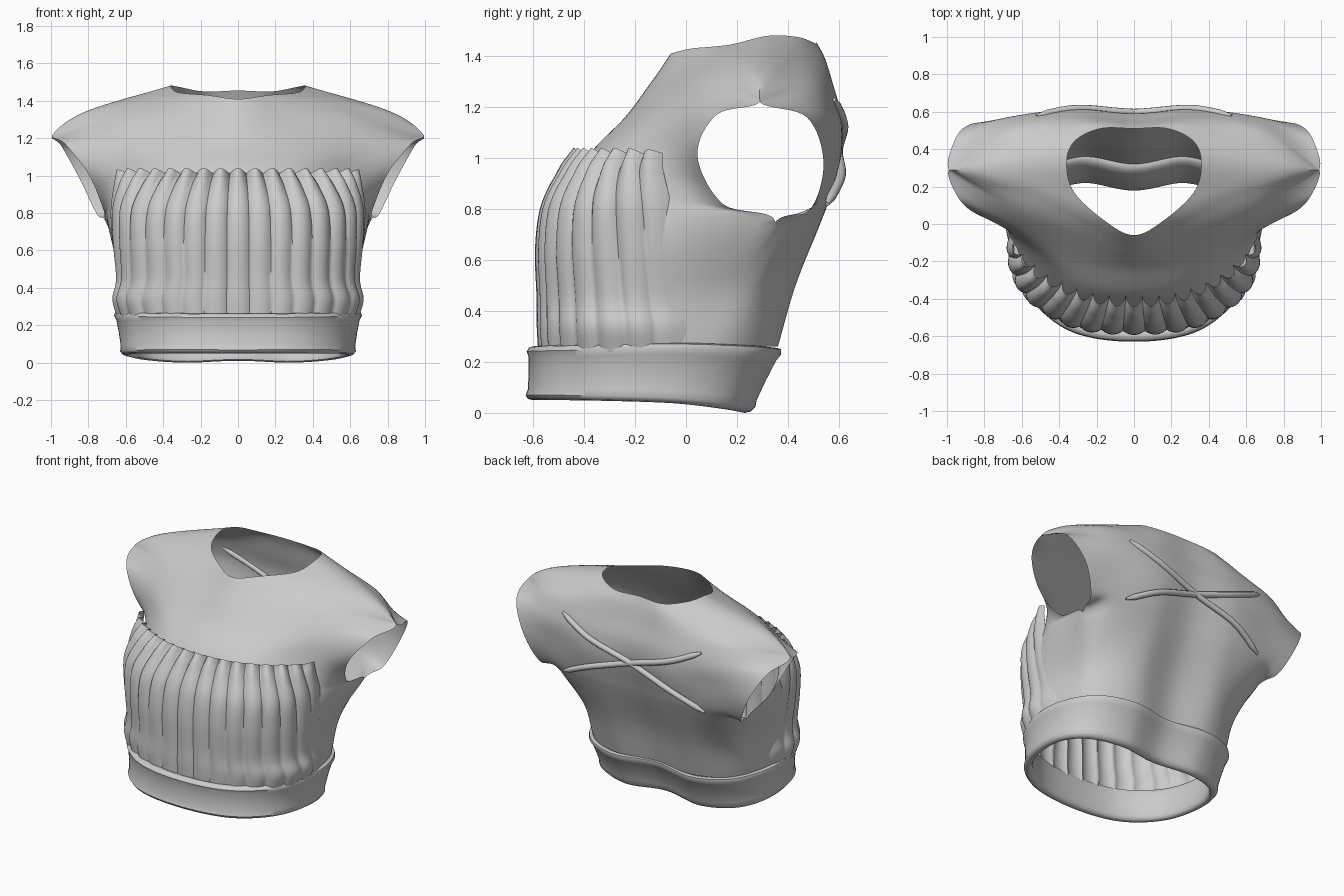
import bpy, bmesh, math
from mathutils import Vector as V

if "Cube" in bpy.data.objects:
    bpy.data.objects.remove(bpy.data.objects["Cube"])


def beyond(p, q):
    """Point continuing a spline past its end p (mirrored where it meets x = 0)"""
    if abs(p.x) < 1e-6 and abs(q.x) > 1e-3:
        return V((-q.x, q.y, q.z))
    return p * 2 - q


def cr(p, t, before=None, after=None):
    """Catmull-Rom point on list p, t in 0..1"""
    n = len(p) - 1
    f = min(max(t, 0), 1) * n
    i = min(int(f), n - 1)
    f -= i
    b, c = p[i], p[i + 1]
    a = p[i - 1] if i > 0 else (before or beyond(b, c))
    d = p[i + 2] if i + 2 <= n else (after or beyond(c, b))
    return 0.5 * (2 * b + (c - a) * f + (2 * a - 5 * b + 4 * c - d) * f * f
                  + (3 * b - a - 3 * c + d) * f ** 3)


def resample(p, n):
    """n+1 points evenly spaced along the spline through p"""
    q = [cr(p, k / 200) for k in range(201)]
    L = [0]
    for a, b in zip(q, q[1:]):
        L.append(L[-1] + (b - a).length)
    out, j = [], 0
    for k in range(n + 1):
        s = L[-1] * k / n
        while j < 199 and L[j + 1] < s:
            j += 1
        out.append(q[j].lerp(q[j + 1], (s - L[j]) / (L[j + 1] - L[j])))
    return out


def rows3(nums, per):
    pts = [V(nums[i:i + 3]) for i in range(0, len(nums), 3)]
    return [pts[i:i + per] for i in range(0, len(pts), per)]


def build(name, grids, keep=lambda c: True, wrap=False, angle=50):
    """Make a mirrored object from grids of points (right half)"""
    bm = bmesh.new()
    for g in grids:
        vs = [[bm.verts.new(p) for p in r] for r in g]
        for a, b in list(zip(vs, vs[1:])) + ([(vs[-1], vs[0])] if wrap else []):
            for k in range(len(a) - 1):
                q = [a[k], a[k + 1], b[k + 1], b[k]]
                if keep(sum((v.co for v in q), V()) / 4):
                    bm.faces.new(q)
    bmesh.ops.delete(bm, geom=[v for v in bm.verts if not v.link_faces], context='VERTS')
    geo = bmesh.ops.duplicate(bm, geom=bm.verts[:] + bm.edges[:] + bm.faces[:])['geom']
    for v in geo:
        if isinstance(v, bmesh.types.BMVert):
            v.co.x *= -1
    bmesh.ops.reverse_faces(bm, faces=[f for f in geo if isinstance(f, bmesh.types.BMFace)])
    bmesh.ops.remove_doubles(bm, verts=bm.verts, dist=0.0005)
    bmesh.ops.recalc_face_normals(bm, faces=bm.faces)
    me = bpy.data.meshes.new(name)
    bm.to_mesh(me)
    bm.free()
    ob = bpy.data.objects.new(name, me)
    bpy.context.collection.objects.link(ob)
    bpy.ops.object.select_all(action='DESELECT')
    ob.select_set(True)
    bpy.context.view_layer.objects.active = ob
    bpy.ops.object.shade_smooth_by_angle(angle=math.radians(angle))


# Bodice: rows from waist to neck, centre front -> side, then side -> centre back
front = rows3([
    0, -.56, .26, .35, -.52, .26, .62, -.25, .26, .61, .08, .26,
    0, -.57, .50, .36, -.53, .50, .63, -.25, .50, .61, .18, .50,
    0, -.52, .75, .38, -.47, .75, .66, -.12, .75, .705, .35, .75,
    0, -.46, .86, .36, -.41, .86, .64, -.10, .86, .72, .145, .82,
    0, -.375, 1.02, .33, -.31, 1.02, .61, -.08, 1.02, .80, .045, 1.01,
    0, -.24, 1.16, .33, -.175, 1.16, .65, -.01, 1.17, .925, .12, 1.17,
    0, -.15, 1.28, .28, -.06, 1.30, .64, .09, 1.30, .99, .29, 1.22,
    0, -.10, 1.35, .25, .00, 1.37, .50, .15, 1.39, .81, .29, 1.345,
    0, -.06, 1.41, .16, .02, 1.43, .32, .17, 1.445, .36, .32, 1.48], 4)
back = rows3([
    .61, .08, .26, .50, .27, .26, .28, .36, .26, 0, .32, .26,
    .61, .18, .50, .52, .34, .50, .30, .43, .50, 0, .385, .50,
    .705, .35, .75, .58, .48, .75, .30, .53, .75, 0, .49, .75,
    .755, .485, .795, .60, .54, .86, .30, .57, .86, 0, .53, .86,
    .845, .54, .98, .62, .57, 1.02, .30, .61, 1.02, 0, .58, 1.02,
    .945, .475, 1.16, .66, .57, 1.16, .32, .61, 1.16, 0, .59, 1.16,
    .99, .29, 1.22, .70, .50, 1.29, .34, .575, 1.29, 0, .56, 1.29,
    .81, .29, 1.345, .56, .44, 1.385, .28, .54, 1.39, 0, .535, 1.39,
    .36, .32, 1.48, .32, .44, 1.475, .18, .51, 1.45, 0, .51, 1.455], 4)
NV, NU = 64, 24
F, B = [], []
for j in range(NV + 1):
    f = [cr([r[k] for r in front], j / NV) for k in range(4)]
    b = [cr([r[k] for r in back], j / NV) for k in range(4)]
    w = min(1, max(0, 16 - j, j - 48) / 7)        # how far outside the armhole
    if j <= 16 or j >= 48:                        # front and back share the side
        f[3] = b[0] = (f[3] + b[0]) / 2
    after = beyond(f[3], f[2]).lerp(b[1], w)
    before = beyond(b[0], b[1]).lerp(f[2], w)
    F.append([cr(f, k / NU, after=after) for k in range(NU + 1)])
    B.append([cr(b, k / NU, before=before) for k in range(NU + 1)])
build("bodice", [F, B], keep=lambda c: not (c.y < -0.1 and c.z < 0.84))

# Pleated front panel: rings from hem to ruffled top edge
rings = rows3([
    0, -.575, .24, .32, -.54, .24, .56, -.38, .24, .64, -.18, .24, .625, .0, .24,
    0, -.58, .34, .33, -.545, .34, .58, -.39, .34, .665, -.2, .34, .635, .0, .34,
    0, -.58, .45, .32, -.545, .45, .56, -.39, .45, .645, -.2, .45, .63, -.02, .45,
    0, -.585, .65, .33, -.55, .65, .57, -.4, .65, .665, -.2, .65, .66, -.04, .65,
    0, -.56, .82, .32, -.53, .82, .57, -.39, .82, .67, -.2, .82, .67, -.06, .82,
    0, -.49, .95, .28, -.46, .95, .52, -.35, .95, .64, -.2, .95, .66, -.09, .95,
    0, -.425, 1.01, .25, -.395, 1.01, .47, -.3, 1.01, .61, -.18, 1.015, .655, -.1, 1.02], 5)
N = 85
panel = []
for j in range(41):
    t = j / 40
    line = resample([cr([r[k] for r in rings], t) for k in range(5)], N)
    amp = 0.018 + 0.014 * t + 0.025 * max(0, t - 0.7) / 0.3
    row = []
    for k, p in enumerate(line):
        d = line[min(k + 1, N)] - line[max(k - 1, 0)]
        out = V((d.y, -d.x, 0)).normalized()
        w = abs(math.cos(math.pi * k / 10 + 0.12 * math.sin(t * 5) * math.sin(k / N * math.pi)))
        fade = 1 - 0.6 * max(0, k - 65) / 20
        q = p + out * amp * fade * (w ** 0.7 - 0.7)
        q.z += 0.03 * w * fade * max(0, t - 0.8) / 0.2
        if k == 0:
            q.x = 0
        row.append(q)
    panel.append(row)
build("pleated_front_panel", [panel], angle=60)

# Waistband: rounded section swept between bottom and top outlines
top = rows3([0, -.625, .262, .35, -.565, .265, .60, -.34, .27, .665, -.02, .275,
             .55, .27, .265, .30, .385, .255, 0, .34, .26], 7)[0]
bot = rows3([0, -.63, .05, .35, -.57, .05, .57, -.36, .048, .625, -.05, .038,
             .52, .17, .015, .28, .26, .0, 0, .22, .01], 7)[0]
T, Bt = resample(top, 60), resample(bot, 60)
section = [(0, .03), (.02, .01), (.09, 0), (.2, .008), (.5, .01), (.8, .008), (.9, 0), (.98, .01),
           (1, .03), (.97, .05), (.85, .06), (.5, .06), (.12, .055), (.03, .045)]
band = []
for h, inset in section:
    ring = [b.lerp(t, h) for b, t in zip(Bt, T)]
    row = []
    for k, p in enumerate(ring):
        d = ring[min(k + 1, 60)] - ring[max(k - 1, 0)]
        n = V((-d.y, d.x, 0)).normalized()
        if k in (0, 60):
            n = V((0, 1 if k == 0 else -1, 0))
        row.append(p + n * inset)
    band.append(row)
build("waistband", [band], wrap=True)

# Crossed back straps
path = [V((-.52, .58, 1.23)), V((-.3, .618, 1.13)), V((0, .597, 1.03)),
        V((.3, .608, .93)), V((.53, .555, .82))]
for side, name in ((1, "back_strap_a"), (-1, "back_strap_b")):
    cu = bpy.data.curves.new(name, 'CURVE')
    cu.dimensions = '3D'
    cu.bevel_depth = 0.019
    cu.bevel_resolution = 3
    cu.use_fill_caps = True
    sp = cu.splines.new('POLY')
    sp.points.add(32)
    for k, pt in enumerate(sp.points):
        p = cr(path, k / 32)
        pt.co = (p.x * side, p.y, p.z, 1)
        pt.radius = min(1, 0.4 + 0.3 * min(k, 32 - k))
    sp.use_smooth = True
    bpy.context.collection.objects.link(bpy.data.objects.new(name, cu))
